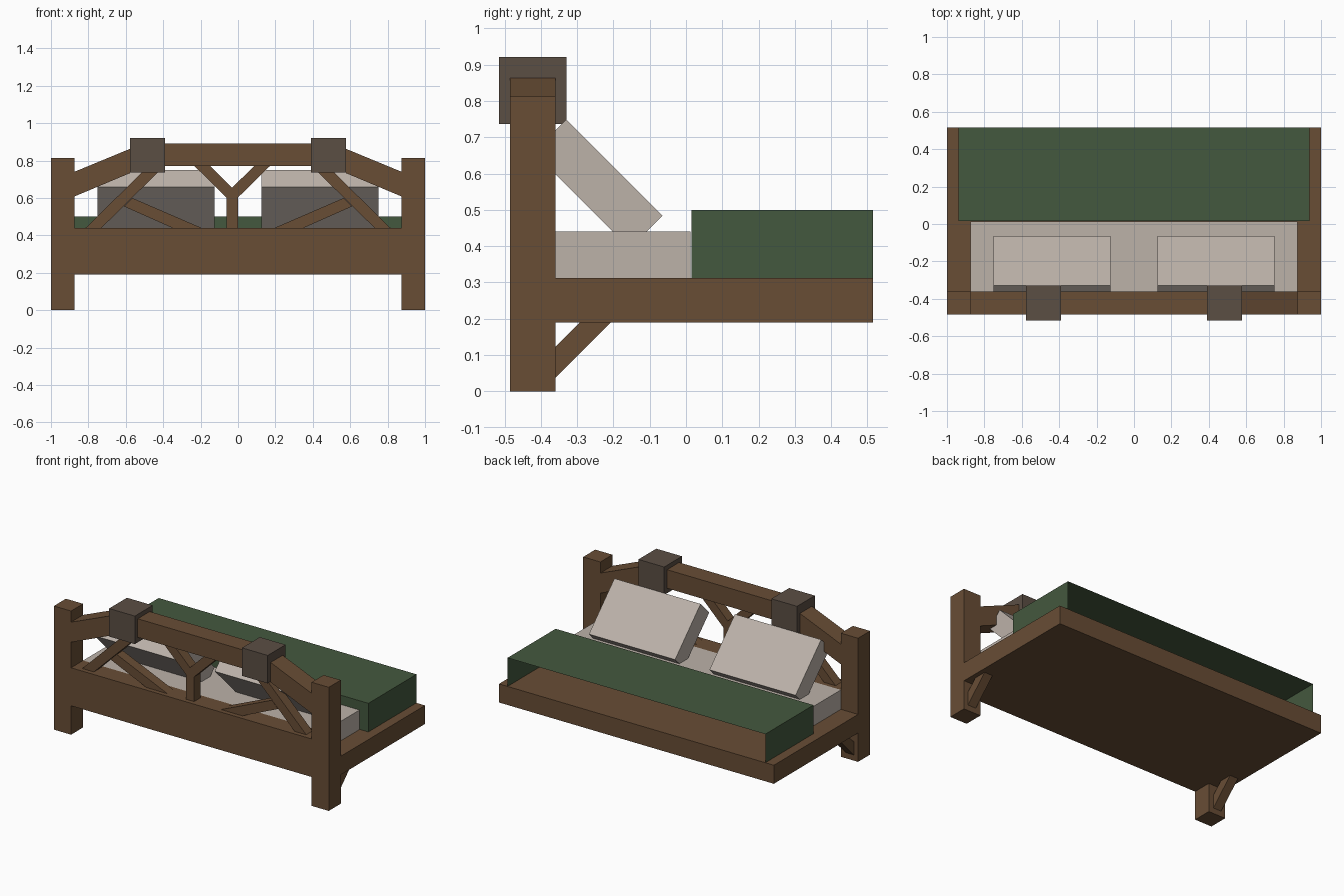
import bpy, bmesh

if "Cube" in bpy.data.objects:
    bpy.data.objects.remove(bpy.data.objects["Cube"])


def material(name, rgb):
    m = bpy.data.materials.new(name)
    lin = [(c / 255 / 12.92 if c < 10 else ((c / 255 + 0.055) / 1.055) ** 2.4) for c in rgb]
    m.diffuse_color = (*lin, 1)
    m.use_nodes = True
    m.node_tree.nodes["Principled BSDF"].inputs["Base Color"].default_value = m.diffuse_color
    return m


WOOD = material("brown wood", (104, 77, 53))
CAP = material("dark grey brown", (91, 78, 68))
LINEN = material("pale linen", (188, 178, 169))
GREEN = material("dark green", (68, 88, 62))


def make(name, bm, mat):
    bmesh.ops.recalc_face_normals(bm, faces=bm.faces)
    me = bpy.data.meshes.new(name)
    bm.to_mesh(me)
    bm.free()
    me.materials.append(mat)
    ob = bpy.data.objects.new(name, me)
    bpy.context.collection.objects.link(ob)
    return ob


def prism(name, pts, lo, hi, mat, axis="y"):
    """Extrude a 2D outline: (x, z) along y, or (y, z) along x."""
    bm = bmesh.new()
    put = (lambda p, d: (p[0], d, p[1])) if axis == "y" else (lambda p, d: (d, p[0], p[1]))
    a = [bm.verts.new(put(p, lo)) for p in pts]
    b = [bm.verts.new(put(p, hi)) for p in pts]
    bm.faces.new(a)
    bm.faces.new(b[::-1])
    n = len(pts)
    for i in range(n):
        j = (i + 1) % n
        bm.faces.new((a[j], a[i], b[i], b[j]))
    return make(name, bm, mat)


def box(name, x, y, z, mat):
    return prism(name, [(x[0], z[0]), (x[1], z[0]), (x[1], z[1]), (x[0], z[1])], *y, mat)


FRAME_Y = (-0.485, -0.36)    # headboard depth
BRACE_Y = (-0.455, -0.39)    # thin brace depth

# Platform, headboard rail and top beam
box("platform", (-1, 1), (-0.36, 0.515), (0.19, 0.312), WOOD)
box("headboard_rail", (-0.875, 0.875), FRAME_Y, (0.19, 0.44), WOOD)
box("top_beam", (-0.39, 0.39), FRAME_Y, (0.77, 0.892), WOOD)

# Parts repeated on both sides
for s, side in ((-1, "left"), (1, "right")):
    def span(a, b):
        return tuple(sorted((s * a, s * b)))

    def flip(pts):
        return [(s * x, z) for x, z in pts]

    box("post_" + side, span(0.875, 1), FRAME_Y, (0, 0.813), WOOD)
    box("beam_cap_" + side, span(0.39, 0.577), (-0.515, -0.33), (0.737, 0.921), CAP)
    prism("sloped_beam_" + side,
          flip([(0.875, 0.608), (0.875, 0.74), (0.577, 0.863), (0.577, 0.733)]), *FRAME_Y, WOOD)
    prism("long_brace_" + side,
          flip([(0.815, 0.44), (0.73, 0.44), (0.415, 0.75), (0.50, 0.75)]), *BRACE_Y, WOOD)
    prism("short_brace_" + side,
          flip([(0.35, 0.44), (0.195, 0.44), (0.565, 0.60), (0.61, 0.555)]), *BRACE_Y, WOOD)
    # Diagonal support under the platform
    prism("leg_brace_" + side, [(-0.36, 0.037), (-0.36, 0.123), (-0.293, 0.19), (-0.207, 0.19)],
          *span(0.91, 0.97), WOOD, "x")
    # Leaning pillow
    prism("pillow_" + side, [(-0.065, 0.484), (-0.155, 0.394), (-0.42, 0.659), (-0.33, 0.749)],
          *span(0.125, 0.752), LINEN, "x")

# Forked centre brace
prism("fork_brace", [(-0.061, 0.44), (-0.001, 0.44), (-0.001, 0.602), (0.17, 0.77),
                     (0.085, 0.77), (-0.031, 0.655), (-0.147, 0.77), (-0.232, 0.77),
                     (-0.061, 0.602)], *BRACE_Y, WOOD)

# Mattress
box("mattress", (-0.875, 0.875), (-0.36, 0.013), (0.312, 0.44), LINEN)

# Blanket: thin shell, open underneath and at the foot end
blanket = box("blanket", (-0.938, 0.938), (0.015, 0.515), (0.312, 0.50), GREEN)
bm = bmesh.new()
bm.from_mesh(blanket.data)
gone = [f for f in bm.faces if f.normal.y > 0.9 or f.normal.z < -0.9]
bmesh.ops.delete(bm, geom=gone, context="FACES")
bm.to_mesh(blanket.data)
bm.free()
